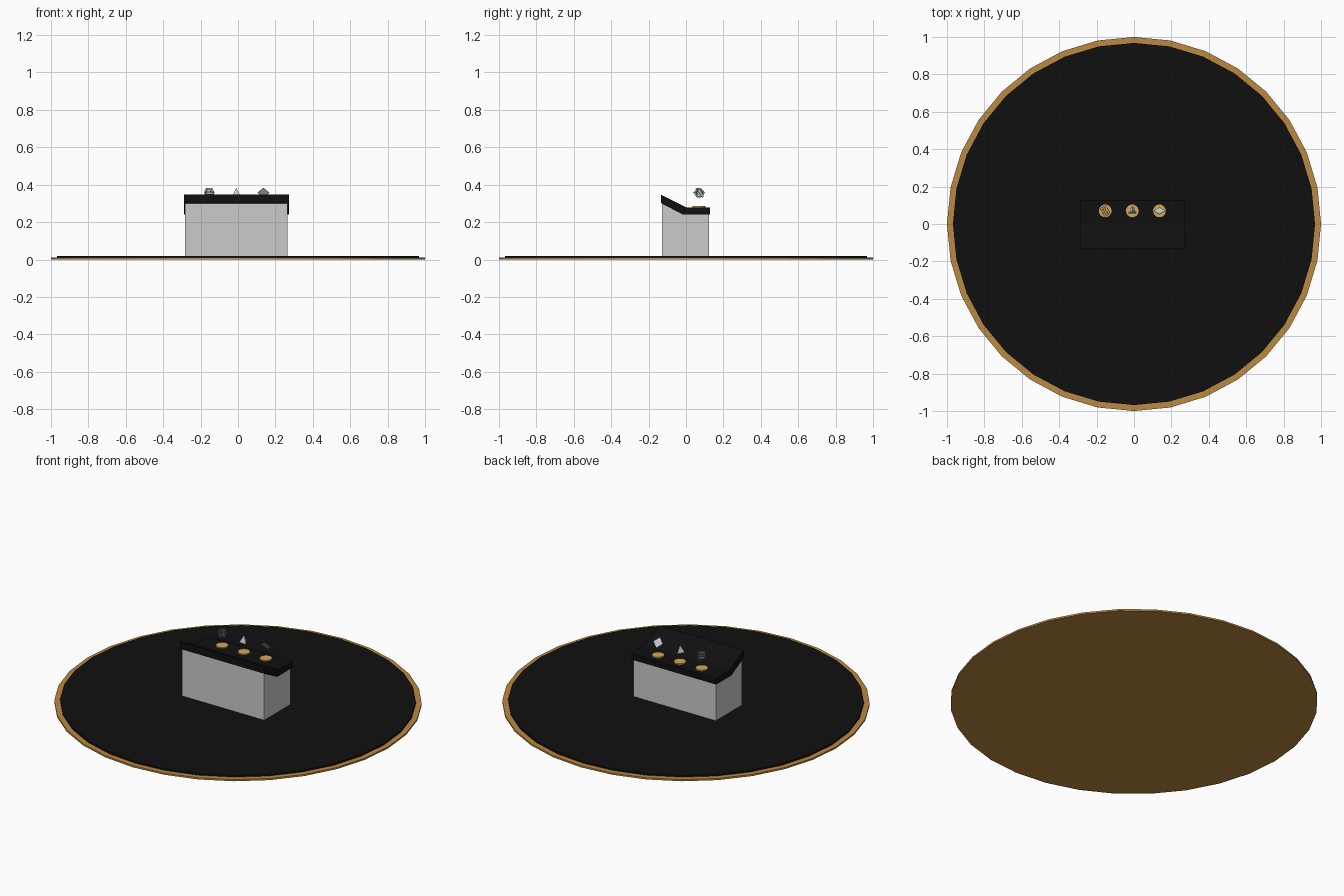
import bpy, bmesh
from math import radians, sqrt
from mathutils import Matrix, Vector

if "Cube" in bpy.data.objects:
    bpy.data.objects.remove(bpy.data.objects["Cube"])


def material(name, rgb):
    m = bpy.data.materials.new(name)
    m.diffuse_color = (*rgb, 1)
    m.use_nodes = True
    m.node_tree.nodes["Principled BSDF"].inputs["Base Color"].default_value = m.diffuse_color
    return m


BLACK = material("black", (0.005, 0.005, 0.005))
BRONZE = material("bronze", (0.5, 0.25, 0.05))
GOLD = material("gold", (0.65, 0.40, 0.09))


def finish(name, bm, mat=None):
    bmesh.ops.recalc_face_normals(bm, faces=bm.faces)
    me = bpy.data.meshes.new(name)
    bm.to_mesh(me)
    bm.free()
    ob = bpy.data.objects.new(name, me)
    bpy.context.collection.objects.link(ob)
    if mat:
        me.materials.append(mat)
    return ob


def disc(name, radius, z0, z1, centre=(0, 0), sides=32, mat=None):
    bm = bmesh.new()
    bmesh.ops.create_cone(bm, cap_ends=True, segments=sides, radius1=radius,
                          radius2=radius, depth=z1 - z0,
                          matrix=Matrix.Translation((*centre, (z0 + z1) / 2)))
    return finish(name, bm, mat)


def extrude_x(name, profile, x0, x1, mat=None):
    """Extrude a (y, z) profile along x."""
    bm = bmesh.new()
    face = bm.faces.new([bm.verts.new((x0, y, z)) for y, z in profile])
    ext = bmesh.ops.extrude_face_region(bm, geom=[face])
    moved = [g for g in ext["geom"] if isinstance(g, bmesh.types.BMVert)]
    bmesh.ops.translate(bm, verts=moved, vec=(x1 - x0, 0, 0))
    return finish(name, bm, mat)


# round floor platform
disc("platform_rim", 1.0, 0, 0.010, mat=BRONZE)
disc("platform_floor", 0.968, 0.010, 0.020, mat=BLACK)

# console body and its black control top with a raised front ridge
extrude_x("console_body", [(-0.128, 0.02), (0.123, 0.02), (0.123, 0.242),
                           (-0.018, 0.242), (-0.128, 0.302)], -0.284, 0.264)
extrude_x("control_top", [(-0.134, 0.302), (-0.018, 0.241), (0.129, 0.241),
                          (0.129, 0.278), (0.002, 0.278), (-0.134, 0.347)],
          -0.290, 0.273, BLACK)

# gold projector buttons
XS = (-0.154, -0.009, 0.136)
Y, Z = 0.070, 0.357
for i, x in enumerate(XS):
    disc(f"projector_button_{i + 1}", 0.034, 0.276, 0.285, (x, Y), 24, GOLD)

# floating lattice cube
bm = bmesh.new()
bmesh.ops.create_cube(bm, size=0.035)
bmesh.ops.subdivide_edges(bm, edges=bm.edges[:], cuts=2, use_grid_fill=True)
cube = finish("floating_lattice", bm)
cube.location = (XS[0], Y, Z)
cube.rotation_euler = (radians(45), 0, radians(30))
wire = cube.modifiers.new("wire", "WIREFRAME")
wire.thickness = 0.003

# floating tetrahedron
bm = bmesh.new()
bmesh.ops.create_cone(bm, cap_ends=True, segments=3, radius1=0.027, radius2=0,
                      depth=0.045, matrix=Matrix.Translation((XS[1], Y, Z + 0.003)))
finish("floating_pyramid", bm)

# floating tilted square plate standing on a corner
bm = bmesh.new()
bmesh.ops.create_cube(bm, size=1, matrix=Matrix.Diagonal((0.045, 0.045, 0.003, 1)))
plate = finish("floating_plate", bm)
plate.matrix_world = (Matrix.Translation((XS[2], Y, Z))
                      @ Matrix.Rotation(radians(-55), 4, "X")
                      @ Matrix.Rotation(radians(45), 4, "Z"))
